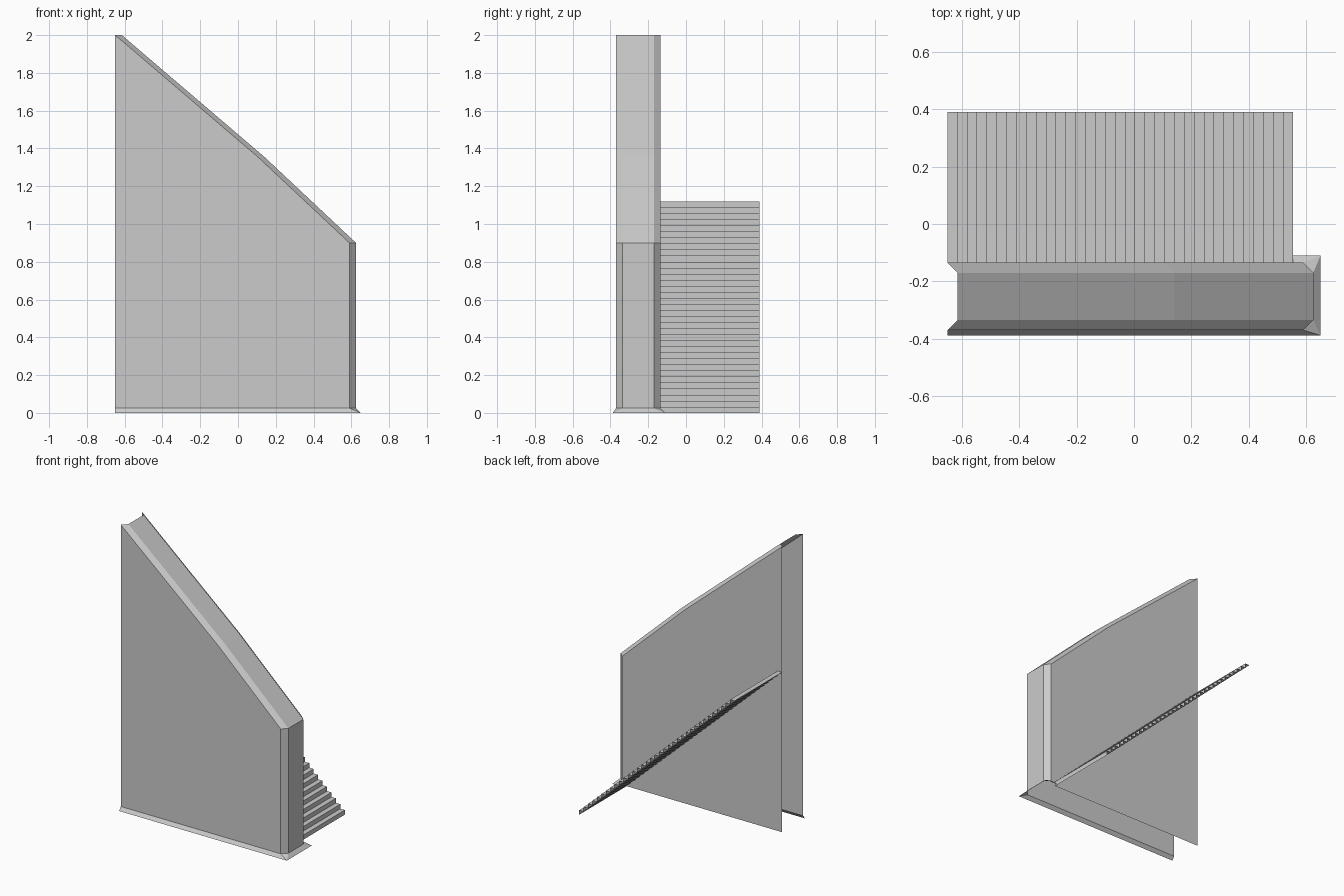
import bpy, bmesh

cube = bpy.data.objects.get("Cube")
if cube:
    bpy.data.objects.remove(cube)

grey = bpy.data.materials.new("plain_grey")
grey.use_nodes = True
colour = (0.6, 0.6, 0.6, 1)
grey.diffuse_color = colour
grey.node_tree.nodes["Principled BSDF"].inputs["Base Color"].default_value = colour


def build(name, polygons):
    """Make one flat-shaded object from a list of polygons, welding shared corners."""
    bm = bmesh.new()
    for poly in polygons:
        corners = list(dict.fromkeys(poly))
        bm.faces.new([bm.verts.new(p) for p in corners])
    bmesh.ops.remove_doubles(bm, verts=bm.verts, dist=0.0005)
    mesh = bpy.data.meshes.new(name)
    bm.to_mesh(mesh)
    bm.free()
    mesh.materials.append(grey)
    obj = bpy.data.objects.new(name, mesh)
    bpy.context.collection.objects.link(obj)
    return obj


def loft(rails):
    """Quads between neighbouring rails of equal length."""
    return [(a[i], a[i + 1], b[i + 1], b[i])
            for a, b in zip(rails, rails[1:]) for i in range(len(a) - 1)]


LEFT, FRONT, BACK = -0.65, -0.37, -0.135
BEVEL, SKIRT = 0.035, 0.025
STAIR_START = 0.555

# Bevelled coping: sloping top, then straight down the end post
crest = [(-0.615, 2.0), (0.14, 1.355), (0.625, 0.9), (0.625, SKIRT)]


def rail(y, inset):
    return [(x - inset, y, z) for x, z in crest]


rails = [rail(FRONT, BEVEL), rail(FRONT + BEVEL, 0),
         rail(BACK - BEVEL, 0), rail(BACK, BEVEL)]
build("wall_coping", loft(rails))

# Front and back panels, left end and underside open
build("front_panel", [[(LEFT, FRONT, SKIRT)] + rails[0][::-1]])
build("back_panel", [rails[3] + [(STAIR_START, BACK, SKIRT),
                                 (STAIR_START, BACK, 0), (LEFT, BACK, 0)]])

# Flared skirting with square outer corners
front_foot = (0.65, -0.388, 0)
back_foot = (0.65, -0.11, 0)
top_ring = [(LEFT, FRONT, SKIRT)] + [r[-1] for r in rails] + [(STAIR_START, BACK, SKIRT)]
foot_ring = [(LEFT, -0.388, 0), front_foot, front_foot,
             back_foot, back_foot, (STAIR_START, -0.11, 0)]
build("skirting", loft([foot_ring, top_ring]))

# Staircase: thin folded strip of risers and treads
STEPS, RISE = 35, 1.12 / 35
GOING = (STAIR_START - LEFT) / STEPS
fold = [(STAIR_START, 0)]
for i in range(STEPS):
    x, z = STAIR_START - i * GOING, (i + 1) * RISE
    fold += [(x, z), (x - GOING, z)]
build("stairs", loft([[(x, y, z) for x, z in fold] for y in (BACK, 0.39)]))
